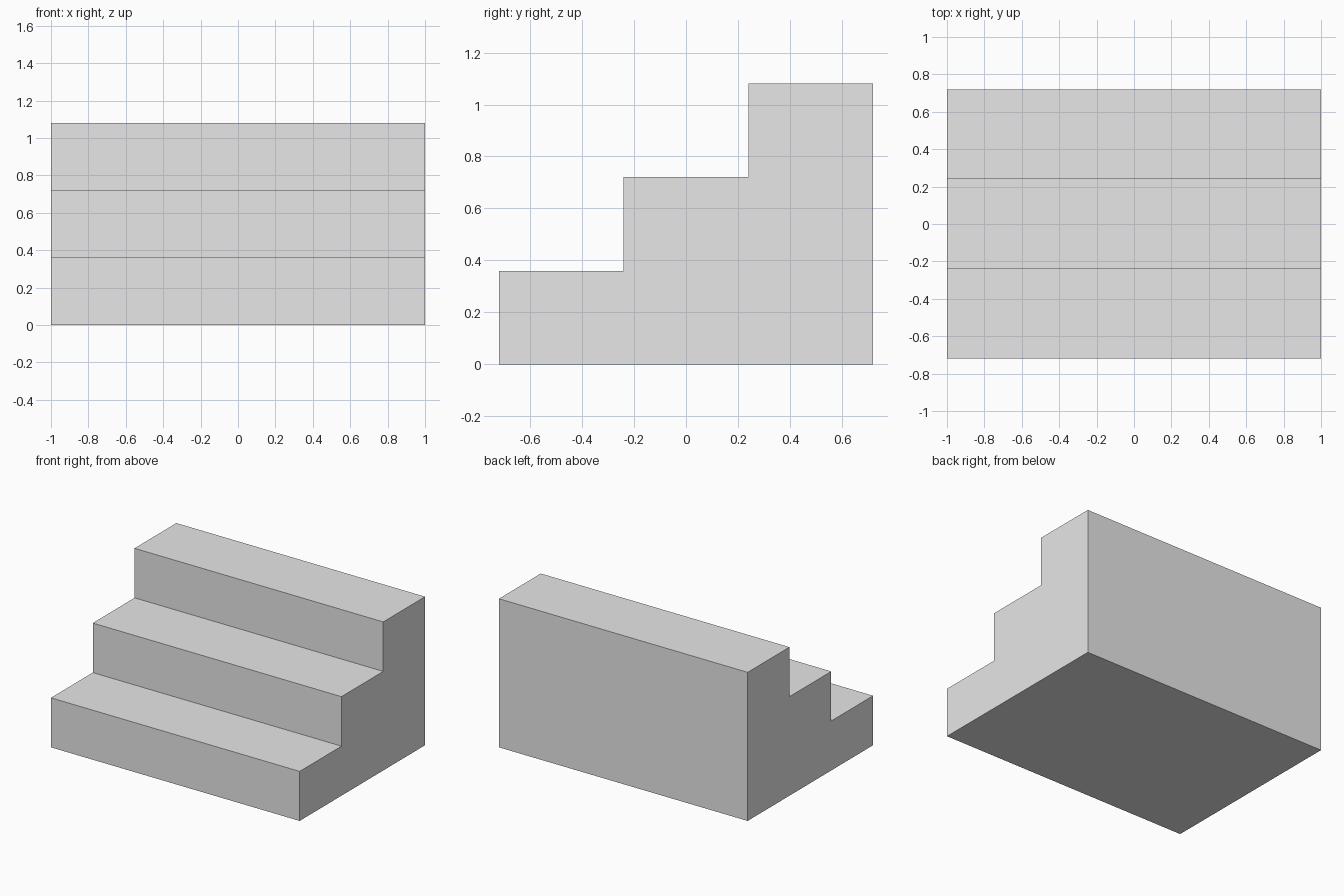
import bpy
import bmesh

# Remove the default cube
cube = bpy.data.objects.get("Cube")
if cube:
    bpy.data.objects.remove(cube, do_unlink=True)

STEPS, WIDTH, TREAD, RISE = 3, 2.0, 0.48, 0.36
GREY = (0.8, 0.8, 0.8, 1.0)

# Plain grey material
mat = bpy.data.materials.new("plain_grey")
mat.use_nodes = True
mat.diffuse_color = GREY
mat.node_tree.nodes["Principled BSDF"].inputs["Base Color"].default_value = GREY

# Stepped side profile (y, z), from the front foot up to the back
front = -STEPS * TREAD / 2
profile = [(front, 0.0)]
for i in range(STEPS):
    profile.append((front + i * TREAD, (i + 1) * RISE))
    profile.append((front + (i + 1) * TREAD, (i + 1) * RISE))
    if i < STEPS - 1:
        continue
    profile.append((-front, 0.0))

# Extrude the profile across the width into one solid block
bm = bmesh.new()
side = bm.faces.new([bm.verts.new((-WIDTH / 2, y, z)) for y, z in profile])
result = bmesh.ops.extrude_face_region(bm, geom=[side], use_keep_orig=True)
moved = [v for v in result["geom"] if isinstance(v, bmesh.types.BMVert)]
bmesh.ops.translate(bm, verts=moved, vec=(WIDTH, 0, 0))
bmesh.ops.recalc_face_normals(bm, faces=bm.faces[:])

mesh = bpy.data.meshes.new("stairs")
bm.to_mesh(mesh)
bm.free()
mesh.materials.append(mat)
stairs = bpy.data.objects.new("stairs", mesh)
bpy.context.scene.collection.objects.link(stairs)
